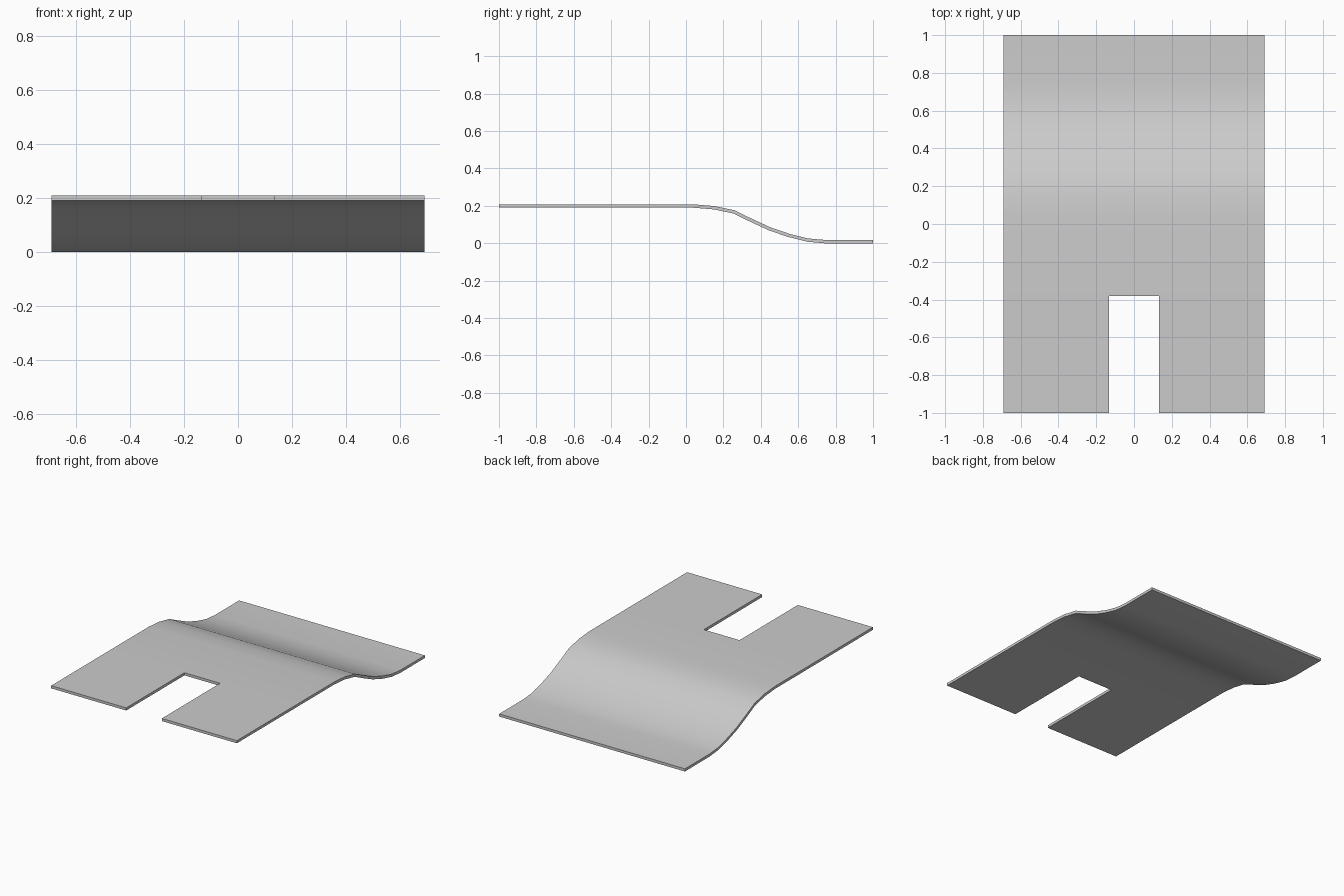
import bpy
import bmesh

cube = bpy.data.objects.get("Cube")
if cube:
    bpy.data.objects.remove(cube, do_unlink=True)

THICK = 0.018
HALF = 0.692
SLOT = 0.133
SLOT_END = -0.38

# Centre line of the bent sheet: (y, z) from front to back
profile = [(-1, 0.199), (SLOT_END, 0.199), (0.04, 0.199), (0.15, 0.19),
           (0.255, 0.168), (0.35, 0.122), (0.45, 0.076), (0.55, 0.042),
           (0.65, 0.017), (0.74, 0.009), (1, 0.009)]
columns = [-HALF, -SLOT, SLOT, HALF]

# Sheet surface, leaving out the front slot
bm = bmesh.new()
rows = [[bm.verts.new((x, y, z)) for x in columns] for y, z in profile]
for r, (near, far) in enumerate(zip(rows, rows[1:])):
    for c in range(len(columns) - 1):
        if r == 0 and c == 1:
            continue
        bm.faces.new((near[c], near[c + 1], far[c + 1], far[c]))
mesh = bpy.data.meshes.new("bent_plate")
bm.to_mesh(mesh)
bm.free()
plate = bpy.data.objects.new("bent_plate", mesh)
bpy.context.collection.objects.link(plate)

# Plain grey finish
grey = bpy.data.materials.new("light_grey")
grey.use_nodes = True
colour = (0.6, 0.6, 0.6, 1)
grey.diffuse_color = colour
grey.node_tree.nodes["Principled BSDF"].inputs["Base Color"].default_value = colour
mesh.materials.append(grey)

# Thickness, then smooth bends with crisp rims
bpy.ops.object.select_all(action='DESELECT')
plate.select_set(True)
bpy.context.view_layer.objects.active = plate
solid = plate.modifiers.new("thickness", 'SOLIDIFY')
solid.thickness = THICK
solid.offset = 0
solid.use_even_offset = True
bpy.ops.object.modifier_apply(modifier=solid.name)
bpy.ops.object.shade_smooth_by_angle(angle=0.6)
